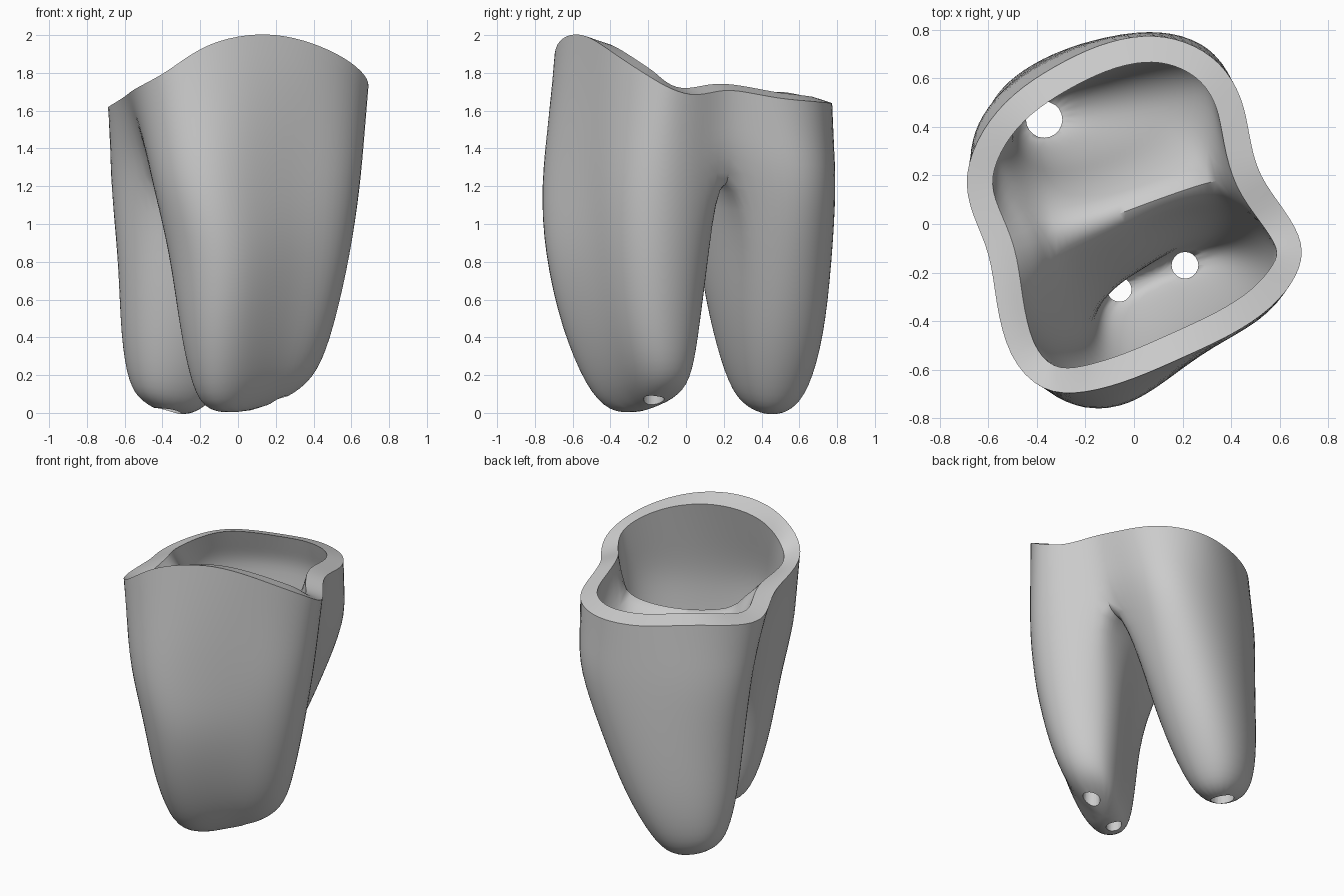
import bpy, bmesh, math
from mathutils import Vector

cube = bpy.data.objects.get("Cube")
if cube:
    bpy.data.objects.remove(cube)

ARC, SEPTUM = 12, 6   # ring segments on the outside and across the fork
BACK_START, FRONT_START = -42, 125

# Rim outline: right waist, back lobe, left waist, front lobe
RIM = [(.51, .2, 1.72), (.475, .36, 1.69), (.45, .52, 1.66), (.36, .67, 1.65),
       (.21, .76, 1.64), (.04, .785, 1.64), (-.15, .74, 1.64), (-.33, .65, 1.66),
       (-.5, .54, 1.67), (-.63, .39, 1.64), (-.705, .2, 1.61), (-.67, .04, 1.63),
       (-.59, -.12, 1.68), (-.57, -.32, 1.7), (-.52, -.55, 1.73), (-.38, -.7, 1.8),
       (-.2, -.7, 1.94), (0, -.64, 2), (.2, -.55, 2.01), (.4, -.46, 1.96),
       (.57, -.35, 1.88), (.68, -.21, 1.79), (.705, -.08, 1.71), (.62, .06, 1.67)]

# Root levels: height, centre x, centre y, half length, half width, turn, tilt
BACK = [(1.2, -.14, .43, .57, .32, 22, 0), (.8, -.19, .42, .47, .32, 25, 0),
        (.4, -.27, .44, .37, .27, 25, 0), (.13, -.34, .44, .25, .2, 25, -.1),
        (.03, -.36, .43, .16, .12, 25, -.2)]
FRONT = [(1.2, .1, -.32, .6, .42, 32, 0), (.85, .12, -.32, .53, .4, 37, 0),
         (.45, .1, -.3, .46, .32, 37, 0), (.17, .09, -.25, .38, .23, 35, .12),
         (.05, .07, -.22, .27, .14, 35, .2)]
BACK_CANAL = [(1.45, -.13, .42, .48, .27, 22, 0), (1.27, -.13, .44, .43, .22, 22, 0),
              (.8, -.2, .44, .32, .18, 25, 0), (.4, -.3, .44, .21, .13, 25, 0),
              (.2, -.36, .44, .12, .09, 25, 0)]
FRONT_CANAL = [(1.45, .1, -.29, .52, .34, 32, 0), (1.25, .12, -.31, .49, .3, 34, 0),
               (.85, .15, -.31, .41, .22, 37, 0), (.45, .13, -.27, .33, .14, 32, 0),
               (.2, .09, -.22, .24, .08, 24, .1)]

bm = bmesh.new()


def root_ring(level, start, groove):
    """Outer arc then fork side of one oval, optionally grooved, root section."""
    z, cx, cy, length, width, turn, tilt = level
    turn = math.radians(turn)
    span = 260
    angles = [start + span * i / ARC for i in range(ARC)]
    angles += [start + span + (360 - span) * i / SEPTUM for i in range(SEPTUM)]
    ring = []
    for a in map(math.radians, angles):
        c, s = math.cos(a), math.sin(a)
        dent = groove * (1 if s < 0 else .7) * (1 - abs(c))
        u = length * math.copysign(abs(c) ** .92, c)
        v = width * math.copysign(abs(s) ** .92, s) * (1 - dent)
        ring.append(Vector((cx + u * math.cos(turn) - v * math.sin(turn),
                            cy + u * math.sin(turn) + v * math.cos(turn), z + tilt * u)))
    return ring


def add(points):
    return [bm.verts.new(p) for p in points]


def bridge(upper, lower):
    n = len(upper)
    for i in range(n):
        j = (i + 1) % n
        bm.faces.new((upper[i], lower[i], lower[j], upper[j]))


def forked_skin(rim, right_waist, left_waist, arch_z, back, front, groove):
    """Trunk that splits into two closed tapering roots; returns the rim ring."""
    right_waist, left_waist = Vector(right_waist), Vector(left_waist)
    fork = ([right_waist] + root_ring(back[0], BACK_START, 0)[1:ARC]
            + [left_waist] + root_ring(front[0], FRONT_START, groove)[1:ARC])
    rim_v, fork_v = add(rim), add(fork)
    middle_v = add(r.lerp(f, .5) for r, f in zip(rim, fork))
    bridge(rim_v, middle_v)
    bridge(middle_v, fork_v)
    # Arch between the roots, shared by both
    arch = add(right_waist.lerp(left_waist, i / SEPTUM) for i in range(1, SEPTUM))
    for i, v in enumerate(arch, 1):
        v.co.z = arch_z + (right_waist.z - arch_z) * (2 * i / SEPTUM - 1) ** 2
    for top, levels, start, dent in (
            (fork_v[:ARC + 1] + arch[::-1], back, BACK_START, 0),
            (fork_v[ARC:] + fork_v[:1] + arch, front, FRONT_START, groove)):
        upper = top
        for level in levels[1:]:
            lower = add(root_ring(level, start, dent))
            bridge(upper, lower)
            upper = lower
        z, x, y = levels[-1][:3]
        tip = bm.verts.new((x, y, z - .045))
        for i, v in enumerate(upper):
            bm.faces.new((v, tip, upper[(i + 1) % len(upper)]))
    return rim_v


# Inner rim: outline moved inward, dipping at the front
outer_rim = [Vector(p) for p in RIM]
inner_rim = []
for i, p in enumerate(outer_rim):
    along = outer_rim[(i + 1) % len(RIM)] - outer_rim[i - 1]
    inward = Vector((-along.y, along.x, 0)).normalized()
    rise = max(-.06, min(.035, .15 * (p.y + .3)))
    inner_rim.append(p + inward * .11 + Vector((0, 0, rise)))

# Outside, hollow inside, and the flat rim joining them
outside = forked_skin(outer_rim, (.43, .22, 1.38), (-.45, -.03, 1.37), 1.41,
                      BACK, FRONT, .38)
inside = forked_skin(inner_rim, (.33, .15, 1.66), (-.35, -.06, 1.66), 1.57,
                     BACK_CANAL, FRONT_CANAL, .25)
bridge(outside, inside)
bmesh.ops.recalc_face_normals(bm, faces=bm.faces)
crease = bm.edges.layers.float.new("crease_edge")
for ring in (outside, inside):
    for i, v in enumerate(ring):
        bm.edges.get((v, ring[i - 1]))[crease] = 1

mesh = bpy.data.meshes.new("tooth_roots")
bm.to_mesh(mesh)
bm.free()
tooth = bpy.data.objects.new("tooth_roots", mesh)
bpy.context.collection.objects.link(tooth)

grey = bpy.data.materials.new("plain grey")
grey.use_nodes = True
grey.diffuse_color = (.6, .6, .6, 1)
grey.node_tree.nodes["Principled BSDF"].inputs["Base Color"].default_value = (.6, .6, .6, 1)
mesh.materials.append(grey)

smooth = tooth.modifiers.new("smooth", "SUBSURF")
smooth.levels = smooth.render_levels = 2

# Canal openings through the root tips
cutters = []
for x, y, radius in ((-.37, .43, .075), (.21, -.17, .055), (-.06, -.27, .05)):
    bpy.ops.mesh.primitive_cylinder_add(vertices=20, radius=radius, depth=.45,
                                        location=(x, y, .1))
    cutter = bpy.context.object
    cutter.name = "canal_cutter"
    cutter.hide_render = True
    cutter.data.materials.append(grey)
    cut = tooth.modifiers.new("canal", "BOOLEAN")
    cut.operation, cut.solver, cut.object = "DIFFERENCE", "EXACT", cutter
    cutters.append(cutter)

bpy.ops.object.select_all(action="DESELECT")
tooth.select_set(True)
bpy.context.view_layer.objects.active = tooth
for name in [m.name for m in tooth.modifiers]:
    bpy.ops.object.modifier_apply(modifier=name)
for cutter in cutters:
    bpy.data.objects.remove(cutter)
bpy.ops.object.shade_smooth_by_angle(angle=math.radians(50))
